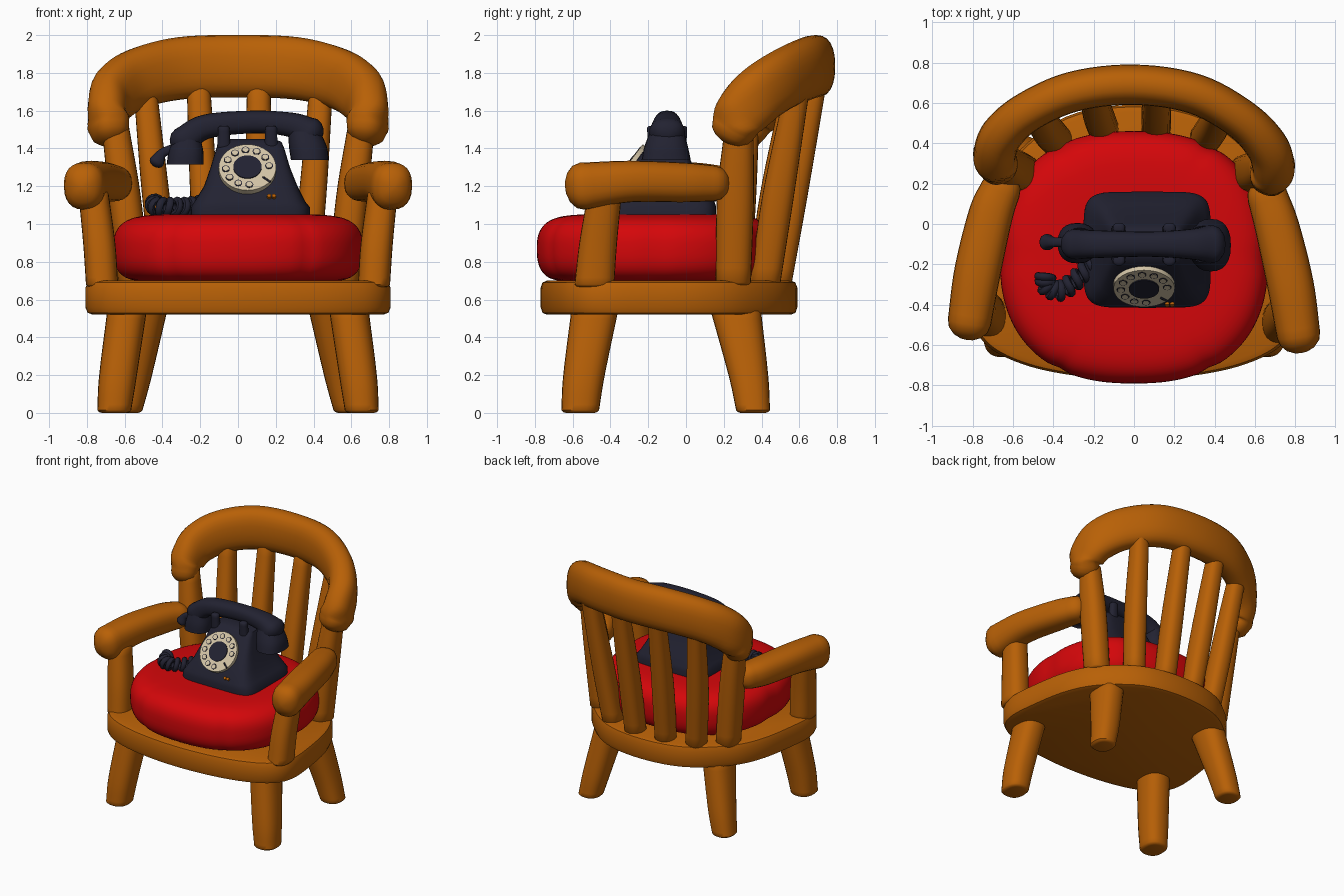
import bpy
import bmesh
from math import sin, cos, pi, copysign, radians
from mathutils import Vector

cube = bpy.data.objects.get("Cube")
if cube:
    bpy.data.objects.remove(cube)


def material(name, rgb):
    m = bpy.data.materials.new(name)
    m.use_nodes = True
    m.diffuse_color = (*rgb, 1)
    m.node_tree.nodes["Principled BSDF"].inputs["Base Color"].default_value = (*rgb, 1)
    return m


WOOD = material("orange wood", (0.48, 0.118, 0.002))
RED = material("red cushion", (0.66, 0.002, 0.003))
NAVY = material("dark navy", (0.016, 0.016, 0.031))
CREAM = material("cream dial", (0.65, 0.55, 0.38))
X, Y, Z = Vector((1, 0, 0)), Vector((0, 1, 0)), Vector((0, 0, 1))


def finish(obj, mat):
    obj.data.materials.append(mat)
    bpy.ops.object.select_all(action="DESELECT")
    obj.select_set(True)
    bpy.context.view_layer.objects.active = obj
    bpy.ops.object.shade_smooth_by_angle(angle=radians(45))


def loft(name, rings, mat):
    """Skin a list of equal-length rings and close both ends."""
    bm = bmesh.new()
    rows = [[bm.verts.new(p) for p in ring] for ring in rings]
    n = len(rows[0])
    for a, b in zip(rows, rows[1:]):
        for i in range(n):
            j = (i + 1) % n
            bm.faces.new((a[i], a[j], b[j], b[i]))
    bm.faces.new(rows[0])
    bm.faces.new(rows[-1])
    bmesh.ops.recalc_face_normals(bm, faces=bm.faces)
    mesh = bpy.data.meshes.new(name)
    bm.to_mesh(mesh)
    bm.free()
    obj = bpy.data.objects.new(name, mesh)
    bpy.context.collection.objects.link(obj)
    finish(obj, mat)


def oval(centre, u, v, n=24, power=2.4):
    """Superellipse ring spanned by the half-axis vectors u and v."""
    def bend(t):
        return copysign(abs(t) ** (2 / power), t)
    return [centre + u * bend(cos(2 * pi * i / n)) + v * bend(sin(2 * pi * i / n))
            for i in range(n)]


def spline(points, steps=6, closed=False):
    """Smooth curve through points of any dimension."""
    p = [Vector(q) for q in points]
    p = [p[-1]] + p + p[:2] if closed else [2 * p[0] - p[1]] + p + [2 * p[-1] - p[-2]]
    out = []
    for a, b, c, d in zip(p, p[1:], p[2:], p[3:]):
        for k in range(steps):
            t = k / steps
            out.append(0.5 * (2 * b + (c - a) * t + (2 * a - 5 * b + 4 * c - d) * t * t
                              + (3 * b - a - 3 * c + d) * t ** 3))
    return out if closed else out + [p[-2]]


def sweep(name, points, mat, cap=0.03):
    """Round-ended bar through (x, y, z, half width, half height) points."""
    path = spline(points)
    pos = [Vector(q[:3]) for q in path]
    rings = []
    last = len(pos) - 1
    for i, (p, q) in enumerate(zip(pos, path)):
        t = (pos[min(i + 1, last)] - pos[max(i - 1, 0)]).normalized()
        side = t.cross(Z).normalized()
        up = side.cross(t)
        section = [oval(p, side * q[3], up * q[4])]
        if i in (0, last):
            way = -1 if i == 0 else 1
            for a in (25, 50, 72, 86):
                s, c = sin(radians(a)), cos(radians(a))
                section.append(oval(p + t * way * cap * s, side * q[3] * c, up * q[4] * c))
            if i == 0:
                section.reverse()
        rings += section
    loft(name, rings, mat)


def peg(name, points, mat, rim=0.015):
    """Upright bar of level sections through (x, y, z, x radius, y radius) points."""
    path = spline(points)
    rings = [oval(Vector(q[:3]), X * q[3], Y * q[4]) for q in path]
    for end, way in ((path[0], -1), (path[-1], 1)):
        for lift, shrink in ((0.7, 0.6), (1, 1.6)):
            ring = oval(Vector(end[:3]) + Z * way * rim * lift,
                        X * (end[3] - rim * shrink), Y * (end[4] - rim * shrink))
            rings.insert(0 if way < 0 else len(rings), ring)
    loft(name, rings, mat)


# Seat slab
half = [(0, -0.77), (0.3, -0.75), (0.55, -0.695), (0.73, -0.6), (0.805, -0.45), (0.79, -0.2),
        (0.73, 0.1), (0.6, 0.33), (0.34, 0.53), (0, 0.59)]
outline = spline(half + [(-x, y) for x, y in half[-2:0:-1]], 5, closed=True)
loft("seat", [[Vector((p.x * s, (p.y + 0.1) * s - 0.1, z)) for p in outline]
              for s, z in ((0.95, 0.52), (0.985, 0.53), (1, 0.56),
                           (1, 0.66), (0.985, 0.69), (0.95, 0.7))], WOOD)

# Cushion with shallow seams around its side
rings = []
for k in range(1, 32):
    a = -pi / 2 + pi * k / 32
    r = cos(a) ** (0.18 if a < 0 else 0.26)
    axis = Vector((0, -0.165, 0.872 + 0.18 * copysign(abs(sin(a)) ** 0.8, a)))
    ring = oval(axis, X * 0.665 * r, Y * 0.625 * r, 120, 2.4)
    rings.append([axis + (p - axis) * (1 - 0.014 * r * max(0, cos(6 * 2 * pi * i / 120)) ** 12)
                  for i, p in enumerate(ring)])
loft("cushion", rings, RED)

# Legs, arms and arm posts; the right arm sits slightly further back
for s, label, dy in ((-1, "right", 0.045), (1, "left", -0.02)):
    peg(label + "_front_leg", [(s * 0.655, -0.56, 0.015, 0.09, 0.1),
                               (s * 0.635, -0.54, 0.2, 0.1, 0.11),
                               (s * 0.585, -0.48, 0.56, 0.105, 0.125)], WOOD)
    peg(label + "_back_leg", [(s * 0.59, 0.355, 0.015, 0.085, 0.09),
                              (s * 0.55, 0.33, 0.2, 0.095, 0.105),
                              (s * 0.475, 0.26, 0.56, 0.105, 0.135)], WOOD)
    sweep(label + "_arm", [(s * 0.66, 0.15 + dy / 2, 1.215, 0.1, 0.095),
                           (s * 0.71, dy, 1.22, 0.11, 0.105),
                           (s * 0.775, -0.28 + dy, 1.225, 0.115, 0.11),
                           (s * 0.815, -0.53 + dy, 1.2, 0.108, 0.125)], WOOD, 0.09)
    peg(label + "_arm_post", [(s * 0.72, -0.475 + dy / 2, 0.68, 0.085, 0.105),
                              (s * 0.735, -0.455 + dy / 2, 0.9, 0.085, 0.1),
                              (s * 0.765, -0.42 + dy / 2, 1.16, 0.08, 0.09)], WOOD)

# Arched top rail, its right end set slightly further back
arch = [(0, 0.69, 1.835, 0.1, 0.165), (0.3, 0.645, 1.825, 0.1, 0.165),
        (0.53, 0.52, 1.77, 0.1, 0.16), (0.655, 0.39, 1.685, 0.105, 0.155),
        (0.69, 0.29, 1.58, 0.105, 0.142), (0.68, 0.25, 1.5, 0.1, 0.118)]
sweep("top_rail", [(-x, y + 0.12 * x * x, *rest) for x, y, *rest in arch[:0:-1]] + arch,
      WOOD, 0.08)

# Back spindles: base x, base y, top x, top y, top z, radius
spindles = [(-0.55, 0.25, -0.65, 0.31, 1.52, 0.085), (-0.38, 0.41, -0.49, 0.57, 1.7, 0.073),
            (-0.15, 0.47, -0.21, 0.67, 1.75, 0.073), (0.11, 0.48, 0.11, 0.68, 1.75, 0.073),
            (0.35, 0.42, 0.44, 0.59, 1.72, 0.073), (0.56, 0.25, 0.65, 0.28, 1.5, 0.085)]
for i, (x, y, tx, ty, tz, r) in enumerate(spindles):
    peg(f"back_spindle_{i + 1}", [(x, y, 0.69, r, r * 1.1),
                                  (x * 0.5 + tx * 0.5, y * 0.6 + ty * 0.4, 1.15, r, r * 1.15),
                                  (tx, ty, tz, r * 0.85, r * 0.9)], WOOD)

# Telephone body: height, x range, y range
rings = []
for z, x0, x1, y0, y1 in ((1.02, -0.25, 0.38, -0.41, 0.16), (1.09, -0.25, 0.38, -0.415, 0.16),
                          (1.12, -0.23, 0.355, -0.405, 0.15), (1.2, -0.18, 0.315, -0.36, 0.1),
                          (1.3, -0.145, 0.275, -0.29, 0.04), (1.4, -0.115, 0.245, -0.215, 0),
                          (1.435, -0.1, 0.23, -0.185, -0.02), (1.45, -0.06, 0.19, -0.15, -0.05)):
    rings.append(oval(Vector(((x0 + x1) / 2, (y0 + y1) / 2, z)),
                      X * (x1 - x0) / 2, Y * (y1 - y0) / 2, 64, 6))
loft("telephone_body", rings, NAVY)

# Cradle prongs
for i, (x, y) in enumerate(((x, y) for x in (-0.075, 0.175) for y in (-0.18, -0.02))):
    peg(f"cradle_prong_{i + 1}", [(x, y * 0.9 - 0.01, 1.4, 0.036, 0.03),
                                  (x, y, 1.51, 0.03, 0.026)], NAVY, 0.01)

# Handset
sweep("handset_grip", [(-0.29, -0.1, 1.44, 0.075, 0.075), (-0.17, -0.1, 1.515, 0.068, 0.065),
                       (0.08, -0.1, 1.54, 0.062, 0.06), (0.28, -0.1, 1.525, 0.075, 0.065),
                       (0.38, -0.1, 1.48, 0.095, 0.085)], NAVY, 0.07)
peg("handset_mouthpiece", [(-0.27, -0.095, 1.46, 0.07, 0.075), (-0.275, -0.095, 1.38, 0.092, 0.095),
                           (-0.28, -0.095, 1.315, 0.098, 0.1)], NAVY)
peg("handset_earpiece", [(0.35, -0.1, 1.49, 0.085, 0.09), (0.37, -0.105, 1.41, 0.1, 0.115),
                         (0.38, -0.105, 1.34, 0.1, 0.13)], NAVY)
sweep("cord_plug", [(-0.34, -0.09, 1.4, 0.025, 0.025), (-0.4, -0.09, 1.375, 0.025, 0.025),
                    (-0.43, -0.09, 1.33, 0.04, 0.04)], NAVY)

# Coiled cord
route = spline([(-0.2, -0.2, 1.1), (-0.28, -0.27, 1.09), (-0.36, -0.33, 1.09),
                (-0.43, -0.31, 1.09), (-0.44, -0.25, 1.11)], 28)
curve = bpy.data.curves.new("coiled_cord", "CURVE")
curve.dimensions = "3D"
curve.bevel_depth = 0.02
curve.bevel_resolution = 2
curve.use_fill_caps = True
strand = curve.splines.new("POLY")
strand.points.add(len(route) - 2)
for i, (p, q) in enumerate(zip(route, route[1:])):
    side = (q - p).cross(Z).normalized()
    a = 2 * pi * i / 13
    strand.points[i].co = (*(p + side * 0.036 * cos(a) + Z * 0.036 * sin(a)), 1)
cord = bpy.data.objects.new("coiled_cord", curve)
bpy.context.collection.objects.link(cord)
bpy.ops.object.select_all(action="DESELECT")
cord.select_set(True)
bpy.context.view_layer.objects.active = cord
bpy.ops.object.convert(target="MESH")
finish(bpy.context.object, NAVY)

# Rotary dial on the sloping front
OUT = Vector((0, -0.8, 0.6))
ALONG = OUT.cross(X)
DIAL = Vector((0.05, -0.32, 1.3))


def disc(name, u, v, radius, low, high, mat):
    spot = DIAL + X * u + ALONG * v
    loft(name, [oval(spot + OUT * h, X * radius, ALONG * radius, 32, 2)
                for h in (low, high)], mat)


disc("dial_plate", 0, 0, 0.152, -0.05, 0, CREAM)
disc("dial_hub", 0, 0, 0.075, -0.01, 0.006, NAVY)
for i in range(10):
    a = radians(5 + 30 * i)
    u, v = 0.115 * cos(a), 0.115 * sin(a)
    disc(f"finger_hole_rim_{i + 1}", u, v, 0.021, -0.003, 0.002, NAVY)
    disc(f"finger_hole_{i + 1}", u, v, 0.016, 0, 0.004, CREAM)
sweep("finger_stop", [(*(DIAL + X * r * 0.77 - ALONG * r * 0.64 + OUT * 0.006), 0.005, 0.005)
                      for r in (0.11, 0.155)], NAVY, 0.005)

# Small tags below the dial
for i, u in enumerate((0.115, 0.14)):
    disc(f"label_tag_{i + 1}", u, -0.17, 0.011, -0.05, -0.022, WOOD)
